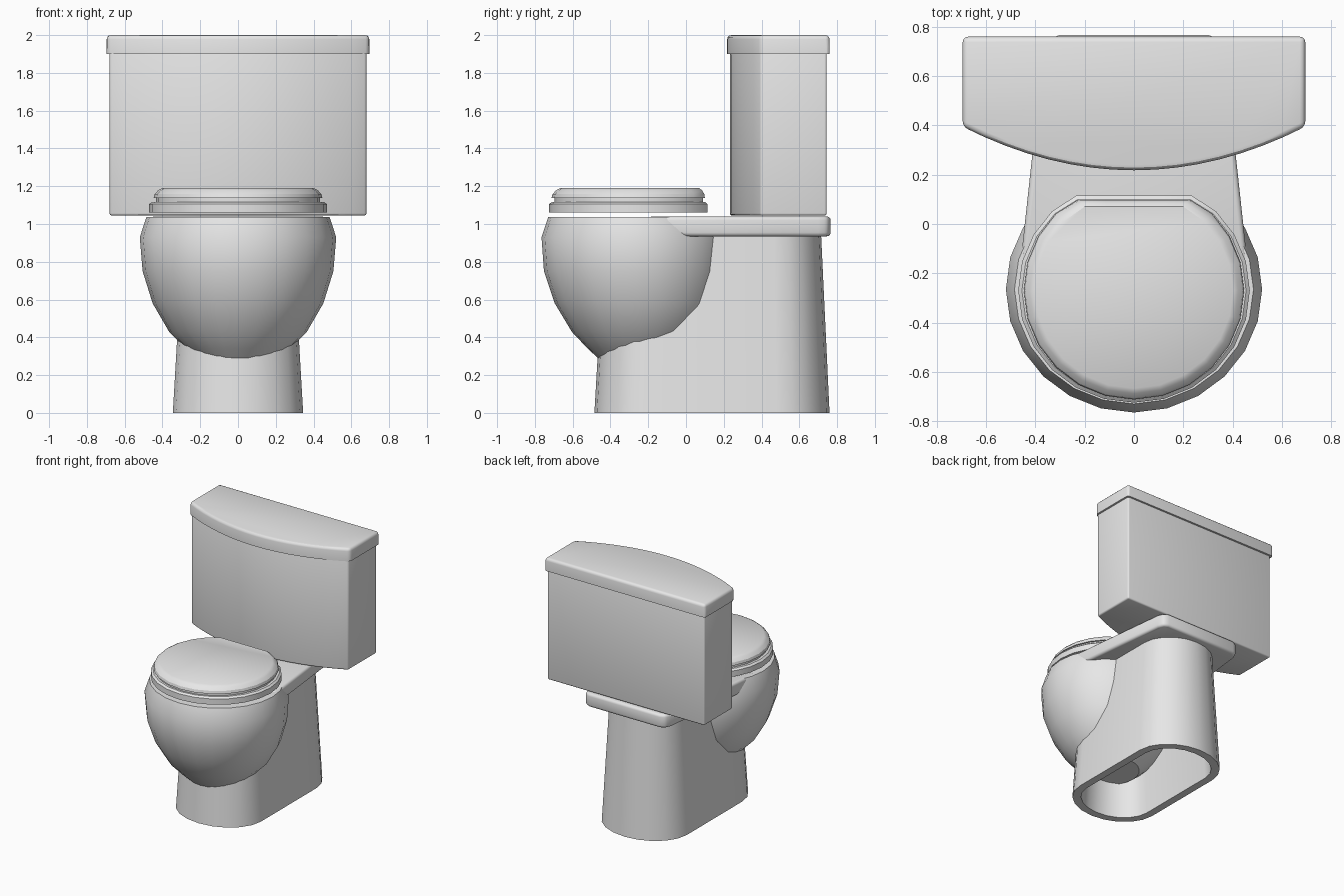
import bpy, bmesh, math
from mathutils import Vector

cube = bpy.data.objects.get("Cube")
if cube:
    bpy.data.objects.remove(cube, do_unlink=True)

# One glazed ceramic colour for everything
ceramic = bpy.data.materials.new("ceramic_grey")
ceramic.use_nodes = True
ceramic.diffuse_color = (0.8, 0.8, 0.8, 1)
ceramic.node_tree.nodes["Principled BSDF"].inputs["Base Color"].default_value = (0.8, 0.8, 0.8, 1)


def finish(name, bm):
    bmesh.ops.recalc_face_normals(bm, faces=bm.faces)
    mesh = bpy.data.meshes.new(name)
    bm.to_mesh(mesh)
    bm.free()
    mesh.materials.append(ceramic)
    obj = bpy.data.objects.new(name, mesh)
    bpy.context.collection.objects.link(obj)
    bpy.ops.object.select_all(action='DESELECT')
    obj.select_set(True)
    bpy.context.view_layer.objects.active = obj
    bpy.ops.object.shade_smooth_by_angle(angle=math.radians(30))
    return obj


def loft(name, rings, closed=False):
    """Skin equal-sized rings; cap the ends, or join last to first."""
    bm = bmesh.new()
    loops = [[bm.verts.new(p) for p in ring] for ring in rings]
    n = len(loops[0])
    pairs = list(zip(loops, loops[1:]))
    if closed:
        pairs.append((loops[-1], loops[0]))
    else:
        bm.faces.new(loops[0])
        bm.faces.new(loops[-1])
    for a, b in pairs:
        for i in range(n):
            j = (i + 1) % n
            bm.faces.new((a[i], a[j], b[j], b[i]))
    return finish(name, bm)


def prism(name, half, z0, z1, bevel, sharp_bottom=False):
    """Extrude a mirrored outline (given for x >= 0, front to back) and round its edges."""
    outline = half + [(-x, y) for x, y in reversed(half) if x > 0]
    bm = bmesh.new()
    base = bm.faces.new([bm.verts.new((x, y, z0)) for x, y in outline])
    top = bmesh.ops.extrude_face_region(bm, geom=[base], use_keep_orig=True)
    for v in top["geom"]:
        if isinstance(v, bmesh.types.BMVert):
            v.co.z = z1
    bmesh.ops.recalc_face_normals(bm, faces=bm.faces)
    edges = [e for e in bm.edges
             if e.calc_face_angle(0) > math.radians(30)
             and not (sharp_bottom and all(v.co.z < z0 + 1e-4 for v in e.verts))]
    bmesh.ops.bevel(bm, geom=edges, offset=bevel, segments=3, profile=0.5, affect='EDGES')
    return finish(name, bm)


def oval(z, rx, ry, cy, back=9.0, n=24):
    """Horizontal oval ring, cut straight across at y = back."""
    ring = []
    for i in range(n):
        a = 2 * math.pi * i / n
        ring.append(Vector((rx * math.sin(a), min(cy - ry * math.cos(a), back), z)))
    return ring


def stadium(z, rx, front, back, end, n=10):
    """Long ring with straight sides and rounded front and back."""
    ring = []
    for cy, ry, start in ((back - end, end, 0), (front + end, end, math.pi)):
        for i in range(n + 1):
            a = start + math.pi * i / n
            ring.append(Vector((rx * math.cos(a), cy + ry * math.sin(a), z)))
    return ring


# Hollow pedestal, tapering upward
loft("pedestal", [
    stadium(0.0, 0.345, -0.485, 0.76, 0.28),
    stadium(0.95, 0.29, -0.43, 0.715, 0.25),
    stadium(0.95, 0.235, -0.37, 0.655, 0.20),
    stadium(0.0, 0.285, -0.425, 0.70, 0.23),
], closed=True)

# Round bowl
bowl_rows = [(0.275, 0.20, 0.20, -0.25), (0.34, 0.275, 0.275, -0.245), (0.43, 0.365, 0.36, -0.245),
             (0.58, 0.452, 0.445, -0.25), (0.75, 0.505, 0.49, -0.262),
             (0.93, 0.52, 0.50, -0.265), (1.036, 0.485, 0.465, -0.265)]
loft("bowl", [oval(*row) for row in bowl_rows])

# Shelf carrying the tank, running forward into the bowl
prism("tank_shelf", [(0.465, -0.20), (0.415, 0.26), (0.365, 0.70), (0.345, 0.75), (0.305, 0.766)],
      0.935, 1.04, 0.02)

# Seat, spacer and closed lid, all cut straight at the hinge side
loft("seat", [oval(z, r, r - 0.015, -0.27, back) for z, r, back in
              ((1.06, 0.47, 0.115), (1.105, 0.47, 0.115), (1.117, 0.455, 0.10))])
loft("seat_spacer", [oval(z, 0.435, 0.425, -0.27, 0.09) for z in (1.115, 1.14)])
loft("seat_lid", [oval(z, r, r - 0.005, -0.27, back) for z, r, back in
                  ((1.137, 0.447, 0.10), (1.158, 0.442, 0.097),
                   (1.178, 0.423, 0.085), (1.19, 0.402, 0.07))])


# Tank and its cover share a bowed front
def tank_outline(side, corner, front, back):
    bow = [(side * i / 8, front + (corner - front) * (i / 8) ** 2) for i in range(9)]
    return bow + [(side, back)]


prism("tank", tank_outline(0.68, 0.395, 0.232, 0.745), 1.045, 1.91, 0.012)
prism("tank_cover", tank_outline(0.695, 0.395, 0.218, 0.76), 1.90, 2.0, 0.022, sharp_bottom=True)
